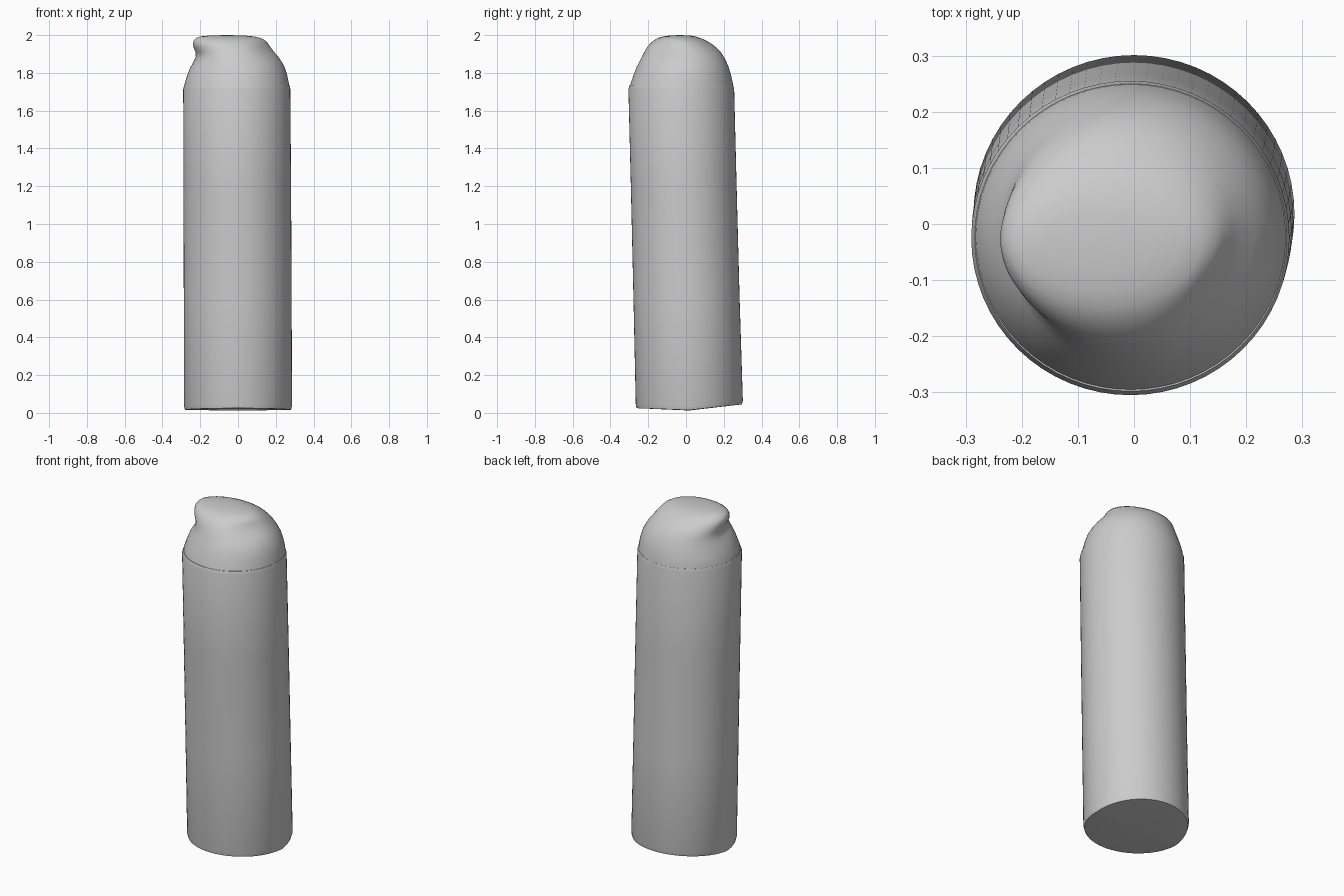
import bpy, bmesh, math

cube = bpy.data.objects.get("Cube")
if cube:
    bpy.data.objects.remove(cube)

grey = bpy.data.materials.new("pale_grey")
grey.use_nodes = True
colour = (0.6, 0.6, 0.6, 1)
grey.diffuse_color = colour
grey.node_tree.nodes["Principled BSDF"].inputs["Base Color"].default_value = colour

SIDES = 64


def loft(name, rings, shape, sharp):
    """Skin rings of (z, x min, x max, y min, y max); shape adjusts each point."""
    bm = bmesh.new()
    loops = []
    for z, x0, x1, y0, y1 in rings:
        loop = []
        for i in range(SIDES):
            a = math.tau * i / SIDES
            x = (x0 + x1) / 2 + (x1 - x0) / 2 * math.cos(a)
            y = (y0 + y1) / 2 + (y1 - y0) / 2 * math.sin(a)
            loop.append(bm.verts.new(shape(x, y, z, a)))
        loops.append(loop)
    for low, high in zip(loops, loops[1:]):
        for i in range(SIDES):
            j = (i + 1) % SIDES
            bm.faces.new((low[i], low[j], high[j], high[i]))
    # Close both ends with fans
    for loop, flip, lift in ((loops[0], True, -0.015), (loops[-1], False, 0.002)):
        middle = sum((v.co for v in loop), loop[0].co * 0) / SIDES
        middle.z += lift
        tip = bm.verts.new(middle)
        for i in range(SIDES):
            j = (i + 1) % SIDES
            bm.faces.new((loop[j], loop[i], tip) if flip else (loop[i], loop[j], tip))
    mesh = bpy.data.meshes.new(name)
    bm.to_mesh(mesh)
    bm.free()
    mesh.materials.append(grey)
    obj = bpy.data.objects.new(name, mesh)
    bpy.context.collection.objects.link(obj)
    bpy.ops.object.select_all(action="DESELECT")
    obj.select_set(True)
    bpy.context.view_layer.objects.active = obj
    bpy.ops.object.shade_smooth_by_angle(angle=math.radians(sharp))
    return obj


def can_shape(x, y, z, a):
    # The base sags in the middle and rises a little at the back
    if z < 0.1:
        z += 0.02 * max(0, math.sin(a)) - 0.01 * (1 - abs(math.sin(a)))
    return x, y, z


def cap_shape(x, y, z, a):
    # Hollow under the spout lip, which points right and a little forward
    turn = (a - math.radians(195) + math.pi) % math.tau - math.pi
    hollow = 0.025 * math.exp(-(turn / 0.55) ** 2 - ((z - 1.89) / 0.035) ** 2)
    # Dent beside the raised button, on the front left
    turn = (a - math.radians(330) + math.pi) % math.tau - math.pi
    hollow += 0.018 * math.exp(-(turn / 0.5) ** 2 - ((z - 1.93) / 0.04) ** 2)
    return x - hollow * math.cos(a), y - hollow * math.sin(a), z


# Leaning can body
loft("can_body", [
    (0.025, -0.28, 0.28, -0.262, 0.296),
    (0.045, -0.286, 0.286, -0.266, 0.301),
    (0.6, -0.287, 0.284, -0.278, 0.284),
    (1.2, -0.289, 0.281, -0.292, 0.268),
    (1.715, -0.29, 0.277, -0.305, 0.255),
    (1.735, -0.284, 0.272, -0.298, 0.25),
], can_shape, 50)

# Domed cap with a spout lip
loft("cap", [
    (1.72, -0.285, 0.273, -0.299, 0.251),
    (1.75, -0.281, 0.268, -0.291, 0.247),
    (1.79, -0.268, 0.26, -0.277, 0.238),
    (1.83, -0.253, 0.247, -0.262, 0.226),
    (1.86, -0.244, 0.231, -0.247, 0.213),
    (1.885, -0.24, 0.215, -0.234, 0.2),
    (1.91, -0.238, 0.196, -0.221, 0.184),
    (1.935, -0.239, 0.178, -0.206, 0.16),
    (1.955, -0.239, 0.163, -0.19, 0.134),
    (1.972, -0.234, 0.145, -0.171, 0.105),
    (1.985, -0.221, 0.12, -0.149, 0.076),
    (1.993, -0.2, 0.085, -0.12, 0.05),
    (1.998, -0.15, 0.035, -0.085, 0.02),
], cap_shape, 60)
